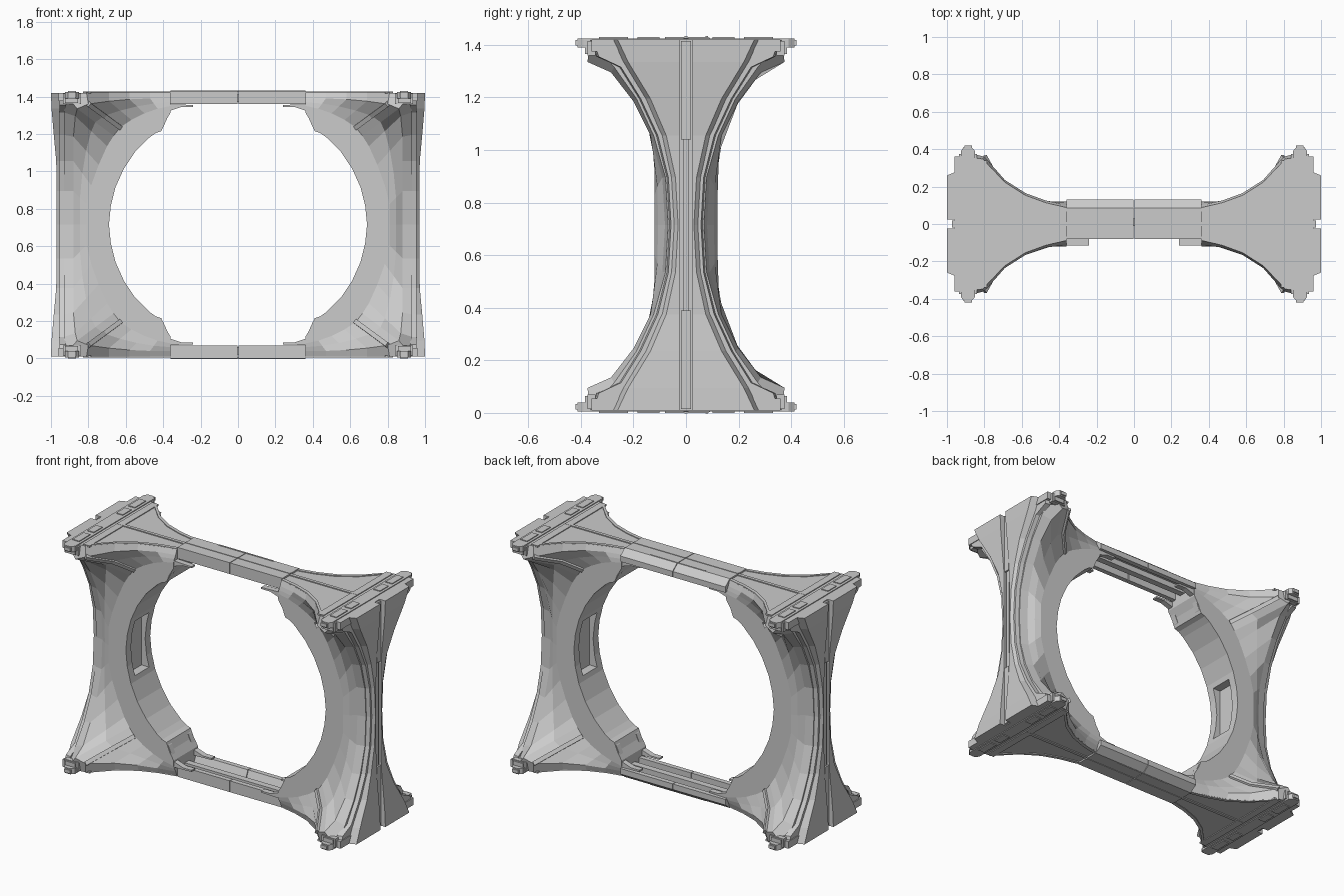
import bpy, bmesh
from mathutils import Vector

if "Cube" in bpy.data.objects:
    bpy.data.objects.remove(bpy.data.objects["Cube"])

C = 0.715  # mid height; every part is modelled around it


def finish(name, bm, axes):
    bmesh.ops.recalc_face_normals(bm, faces=bm.faces)
    me = bpy.data.meshes.new(name)
    bm.to_mesh(me)
    bm.free()
    ob = bpy.data.objects.new(name, me)
    ob.location = (0, 0, C)
    bpy.context.collection.objects.link(ob)
    if axes:
        m = ob.modifiers.new("mirror", 'MIRROR')
        m.use_axis = ['X' in axes, 'Y' in axes, 'Z' in axes]
        m.merge_threshold = 0.0005
    return ob


def loft(name, sections, axes="XZ", cap_last=True):
    """Skin a row of closed cross-sections."""
    bm = bmesh.new()
    rows = [[bm.verts.new(p) for p in s] for s in sections]
    n = len(rows[0])
    for a, b in zip(rows, rows[1:]):
        for i in range(n):
            j = (i + 1) % n
            bm.faces.new((a[i], a[j], b[j], b[i]))
    bm.faces.new(rows[0])
    if cap_last:
        bm.faces.new(rows[-1])
    return finish(name, bm, axes)


def prism(name, pts, axis, lo, hi, axes="XZ"):
    """Extrude a 2D outline along one axis."""
    def place(p, v):
        return {'x': (v, p[0], p[1]), 'y': (p[0], v, p[1]), 'z': (p[0], p[1], v)}[axis]
    return loft(name, [[place(p, lo) for p in pts], [place(p, hi) for p in pts]], axes)


def box(name, x0, x1, y0, y1, z0, z1, axes="XZ"):
    return prism(name, [(x0, y0), (x1, y0), (x1, y1), (x0, y1)], 'z', z0, z1, axes)


# Flared frame: stations from beam end, round the corner, to mid column
# inner ring x,z | ring shoulder x,z | flange inner x,z | outer x,z | half width
stations = [
    (.36, .60, .36, .635, .36, .675, .36, .705, .10),
    (.39, .55, .43, .62, .47, .675, .47, .705, .125),
    (.41, .50, .50, .595, .58, .67, .58, .705, .165),
    (.44, .49, .57, .56, .69, .66, .69, .705, .235),
    (.475, .465, .63, .52, .80, .645, .81, .705, .36),
    (.51, .43, .665, .475, .86, .62, .93, .705, .375),
    (.55, .39, .70, .42, .87, .58, .93, .60, .285),
    (.61, .30, .745, .32, .88, .47, .93, .48, .20),
    (.655, .20, .785, .21, .88, .34, .93, .34, .135),
    (.68, .10, .81, .11, .88, .18, .93, .18, .09),
    (.69, 0, .81, 0, .88, 0, .93, 0, .08),
]
RING = 0.12


def frame_section(s):
    ix, iz, ax, az, qx, qz, ox, oz, w = s
    half = [(ix, RING, iz), (ax, RING, az),
            ((ax + qx) / 2, RING + (w - RING) * .36, (az + qz) / 2),
            (qx, w, qz), (ox, w - .012, oz)]
    return [(x, -y, z) for x, y, z in half] + half[::-1]


frame = loft("flared_frame", [frame_section(s) for s in stations], cap_last=False)

# Shallow window recess inside each ring side
cutter = box("recess_cutter", .60, .715, -.07, .07, -.17, .17, "X")
cutter.hide_render = True
cutter.display_type = 'WIRE'
cut = frame.modifiers.new("recess", 'BOOLEAN')
cut.operation = 'DIFFERENCE'
cut.object = cutter

# Diagonal ribs in the corner valleys
s = stations[4]
rib = [Vector((s[2], RING, s[3])),
       Vector(((s[2] + s[4]) / 2, RING + (s[8] - RING) * .36, (s[3] + s[5]) / 2)),
       Vector((s[4], s[8], s[5]))]
side = Vector((.007, 0, -.010))
lift = Vector((-.006, .008, -.006))
loft("corner_rib", [[p + side - lift, p + side + lift, p - side + lift, p - side - lift]
                    for p in rib], "XYZ")

# Ring end hooks and tabs near the beams
prism("ring_hook", [(.24, .63), (.24, .64), (.42, .645), (.42, .50), (.40, .52), (.36, .61), (.30, .63)],
      'y', .08, .115, "XYZ")

# Top and bottom beams: channel section with sloped back and centre seam
prism("cross_beam", [(-.08, .645), (-.08, .715), (.085, .715), (.13, .68), (.13, .645),
                     (.10, .645), (.08, .69), (-.05, .69), (-.05, .645)], 'x', .002, .362)
box("beam_inner_rail", 0, .36, -.01, .03, .655, .695)
box("beam_spine", .002, .362, -.006, .006, .71, .718)
box("beam_seam_strip", 0, .19, .075, .083, .71, .718)

# Stepped side plates following the column flare
layer = [(.705, .36), (.64, .34), (.60, .255), (.48, .18), (.34, .115), (.18, .075), (0, .065)]
loft("side_layer", [[(.92, -w, z), (.955, -w + .008, z), (.955, w - .008, z), (.92, w, z)]
                    for z, w in layer], cap_last=False)
panel = [(.705, .28, 1.0), (.62, .24, .997), (.48, .155, .985),
         (.34, .095, .972), (.18, .06, .97), (0, .05, .97)]
loft("side_panel", [[(.95, .024, z), (x, .024, z), (x, w - .02, z), (.95, w, z)]
                    for z, w, x in panel], "XYZ", cap_last=False)

# Inserts in the side channel
box("channel_insert", .95, .972, -.019, .019, .325, .70)
box("channel_core", .95, .962, -.012, .012, 0, .33)

# Recess borders and spine on top and bottom webs
box("web_spine", .36, .83, -.010, .010, .70, .711)
edge = [(.36, .088), (.47, .112), (.58, .152), (.69, .222), (.81, .347)]
loft("web_border", [[(x, y - .022, .70), (x, y, .70), (x, y, .710), (x, y - .022, .710)]
                    for x, y in edge], "XYZ")
box("web_end_border", .785, .83, -.34, .34, .70, .710)

# Coupling rails across the corners
prism("coupling_rail", [(.85, -.39), (.87, -.412), (.91, -.412), (.925, -.39),
                        (.925, .39), (.91, .412), (.87, .412), (.85, .39)], 'z', .675, .71)
prism("rail_foot", [(.855, -.385), (.925, -.385), (.925, .385), (.855, .385)], 'z', .65, .68)
for a, b in ((.10, .185), (.22, .33)):
    box("rail_tooth", .865, .91, a, b, .70, .715, "XYZ")
box("rail_end_block", .84, .935, .345, .375, .645, .70, "XYZ")
box("rail_end_pin", .865, .905, .395, .42, .682, .703, "XYZ")
box("outer_lip", .925, .96, -.36, .36, .66, .705)
